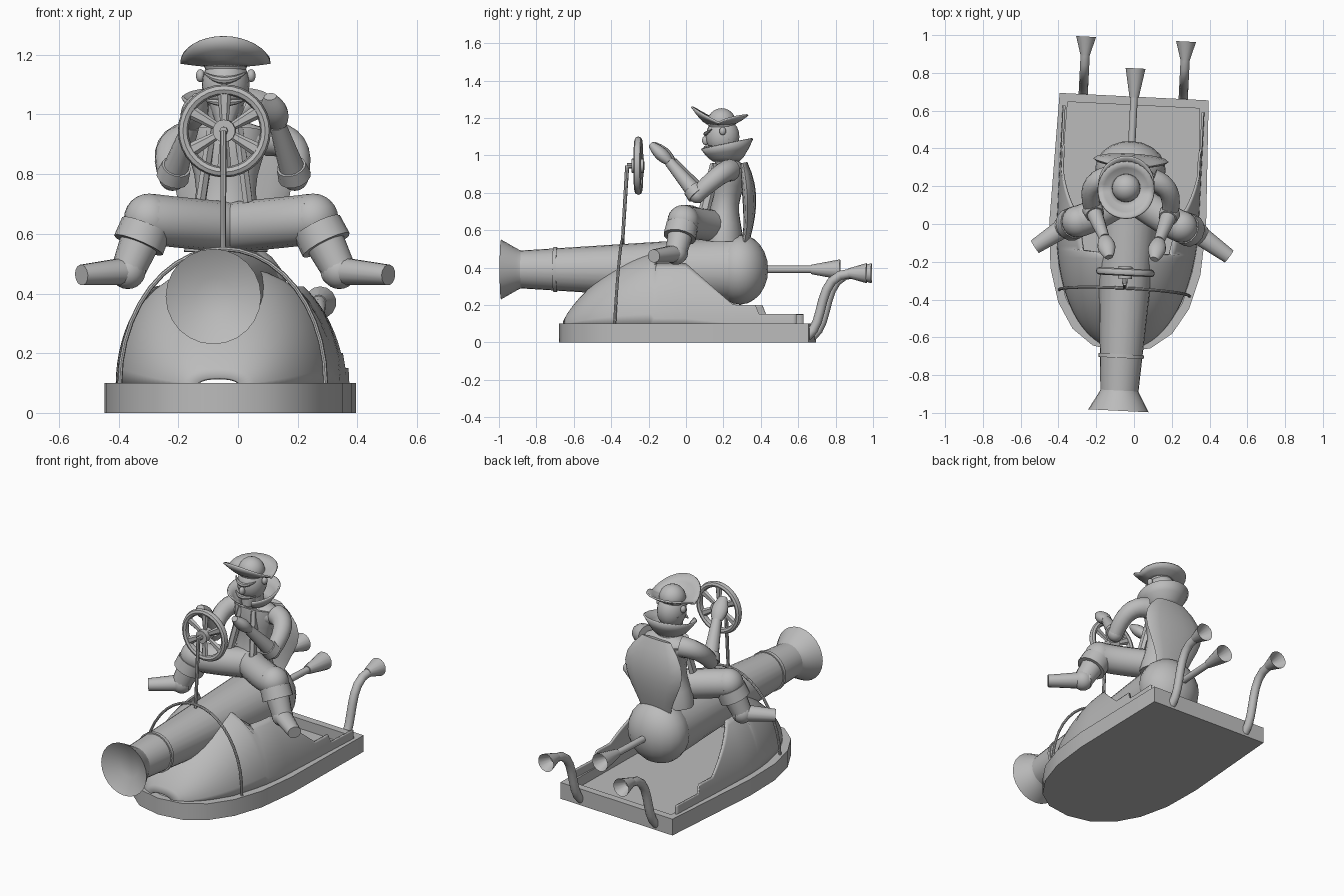
import bpy, bmesh, math
from math import sin, cos, pi, tau
from mathutils import Vector, Matrix

if "Cube" in bpy.data.objects:
    bpy.data.objects.remove(bpy.data.objects["Cube"])

# One flat grey for everything
colour = (0.5, 0.5, 0.5, 1)
grey = bpy.data.materials.new("plain_grey")
grey.use_nodes = True
grey.diffuse_color = colour
grey.node_tree.nodes["Principled BSDF"].inputs["Base Color"].default_value = colour

# The whole craft is turned slightly about z
placement = Matrix.Translation((-0.033, 0, 0)) @ Matrix.Rotation(-0.05, 4, 'Z')
X, Y, Z = Vector((1, 0, 0)), Vector((0, 1, 0)), Vector((0, 0, 1))


def finish(name, bm, thickness=0):
    bmesh.ops.remove_doubles(bm, verts=bm.verts, dist=0.0005)
    bmesh.ops.recalc_face_normals(bm, faces=bm.faces)
    mesh = bpy.data.meshes.new(name)
    bm.to_mesh(mesh)
    bm.free()
    mesh.materials.append(grey)
    mesh.shade_smooth()
    mesh.set_sharp_from_angle(angle=math.radians(42))
    part = bpy.data.objects.new(name, mesh)
    bpy.context.collection.objects.link(part)
    part.matrix_world = placement
    if thickness:
        shell = part.modifiers.new("thickness", 'SOLIDIFY')
        shell.thickness = thickness
        shell.offset = 0


def bridge(bm, rings, closed=True):
    for low, high in zip(rings, rings[1:]):
        count = len(low)
        for i in range(count if closed else count - 1):
            j = (i + 1) % count
            bm.faces.new((low[i], low[j], high[j], high[i]))


def curve(*controls, steps=8):
    """Points along the Bezier curve of any number of controls."""
    path = []
    for k in range(steps + 1):
        row = [Vector(c) for c in controls]
        while len(row) > 1:
            row = [a.lerp(b, k / steps) for a, b in zip(row, row[1:])]
        path.append(row[0])
    return path


def taper(start, end):
    return lambda t: start + (end - start) * t


def tube(name, path, radius, ref=X, flat=1, cup=0, sides=14):
    """Loft rings along a path; radius is a rule of 0..1; cup hollows the far end."""
    bm = bmesh.new()
    path = [Vector(p) for p in path]
    last = len(path) - 1
    rings = []
    for i, p in enumerate(path):
        along = (path[min(i + 1, last)] - path[max(i - 1, 0)]).normalized()
        wide = along.cross(ref).normalized()
        deep = along.cross(wide) * flat
        circle = [wide * cos(tau * k / sides) + deep * sin(tau * k / sides) for k in range(sides)]
        size = radius(i / last)
        rings.append([bm.verts.new(p + c * size) for c in circle])
    if cup:
        rings.append([bm.verts.new(p - along * cup + c * size * 0.4) for c in circle])
    bridge(bm, rings)
    bm.faces.new(rings[0])
    bm.faces.new(rings[-1])
    finish(name, bm)


def ball(name, centre, size):
    bm = bmesh.new()
    bmesh.ops.create_uvsphere(bm, u_segments=20, v_segments=12, radius=1,
                              matrix=Matrix.LocRotScale(Vector(centre), None, Vector(size)))
    finish(name, bm)


def flare(name, centre, gap, inner, outer, height):
    """Thin flared sheet round z, open by gap at the front; height is a rule of the angle."""
    bm = bmesh.new()
    rings = [[], [], [], []]
    for k in range(33):
        angle = gap + (tau - gap * 2) * k / 32
        out = X * sin(angle) - Y * cos(angle)
        for i, ring in enumerate(rings):
            t = i / 3
            ring.append(bm.verts.new(centre + out * taper(inner, outer)(t) + Z * height(angle) * t ** 1.4))
    bridge(bm, rings, closed=False)
    finish(name, bm, 0.01)


# Base tray with raised rim: a full rounded bow, square at the stern
def fuller(value):
    return math.copysign(abs(value) ** 0.85, value)


def tray_ring(bm, inset, z):
    bow = [(-(0.415 - inset) * fuller(cos(pi * k / 10)), -(0.68 - inset) * fuller(sin(pi * k / 10)))
           for k in range(11)]
    stern = [(0.395 - inset, 0.675 - inset), (inset - 0.395, 0.675 - inset)]
    return [bm.verts.new((x, y, z)) for x, y in bow + stern]


bm = bmesh.new()
rim = 0.045
rings = [tray_ring(bm, *level) for level in ((0, 0), (0, 0.1), (rim, 0.1), (rim, 0.04))]
bridge(bm, rings)
bm.faces.new(rings[0])
bm.faces.new(rings[-1])
finish("base_tray", bm)


# Hull shell: rounded bow, with side walls that drop in steps to the stern
def wall_height(y, crown):
    if y < -0.17:
        return crown
    if y > 0.41:
        return 0.06
    return min(0.33, max(0.11, 0.34 - 0.85 * y))


bm = bmesh.new()
for side in (-1, 1):
    rows = []
    for k in range(64):
        y = -0.65 + k / 50
        bow = 1 - (min(y, 0) / 0.66) ** 2
        width, crown = 0.37 * bow ** 0.47, 0.415 * bow ** 0.8
        sweep = math.asin(wall_height(y, crown) / crown)
        arc = [sweep * i / 10 for i in range(11)]
        rows.append([bm.verts.new((side * width * max(cos(a), 0) ** 0.8, y, 0.09 + crown * sin(a))) for a in arc])
    bridge(bm, rows, closed=False)
finish("hull_shell", bm, 0.012)

# Cannon
axis_height = 0.39


def on_axis(y):
    return Vector((0, y, axis_height))


ball("cannon_breech", on_axis(0.29), (0.187, 0.15, 0.187))
tube("cannon_barrel", [on_axis(0.28), on_axis(-0.9)], taper(0.175, 0.1), sides=24)
tube("cannon_band", [on_axis(-0.69), on_axis(-0.71)], taper(0.12, 0.12), sides=24)
tube("cannon_muzzle", curve(on_axis(-0.88), on_axis(-0.92), on_axis(-0.99)),
     lambda t: 0.1 + 0.06 * t ** 1.3, cup=0.05, sides=24)

# Exhaust horns
bell = taper(0.025, 0.054)
tube("rear_pipe", [on_axis(0.4), on_axis(0.68)], taper(0.02, 0.02))
tube("rear_horn", [on_axis(0.67), on_axis(0.825)], bell, cup=0.08)
for side in (-1, 1):
    x = 0.265 * side - 0.005
    tube("exhaust_pipe", curve((x, 0.66, 0.03), (x, 0.77, 0.1), (x, 0.7, 0.37), (x, 0.9, 0.37)), taper(0.025, 0.025))
    tube("exhaust_horn", [(x, 0.88, 0.37), (x, 0.98, 0.37)], bell, cup=0.07)

# Steering hoop and column
arch = [pi * k / 20 for k in range(21)]
tube("steering_hoop", [(0.345 * cos(a), 0.025 * sin(a) - 0.365, 0.1 + 0.45 * sin(a)) for a in arch],
     taper(0.008, 0.008), Y, sides=8)
hub = Vector((0, -0.255, 0.945))
column_top = hub - Y * 0.06
tube("steering_column", [(0, -0.34, 0.53), column_top], taper(0.009, 0.011), sides=8)
tube("steering_shaft", [column_top, hub], taper(0.014, 0.014), sides=8)

# Steering wheel
bm = bmesh.new()
rings = []
for k in range(33):
    out = X * cos(tau * k / 32) + Z * sin(tau * k / 32)
    section = [tau * j / 8 for j in range(8)]
    rings.append([bm.verts.new(hub + out * (0.138 + 0.018 * cos(b)) + Y * 0.02 * sin(b)) for b in section])
bridge(bm, rings)
finish("wheel_rim", bm)
tube("wheel_hub", [hub - Y * 0.035, hub + Y * 0.03], taper(0.038, 0.038))
for k in range(6):
    angle = tau * (k + 0.5) / 6
    out = X * cos(angle) + Z * sin(angle)
    tube("wheel_spoke", [hub + out * 0.02, hub + out * 0.14], taper(0.013, 0.025), Y, flat=0.6, sides=6)

# Seat back, widest above the middle
tube("seat_back", curve((0, 0.31, 0.5), (0, 0.37, 0.73), (0, 0.31, 0.96)),
     lambda t: 0.1 + 0.1 * sin(pi * t ** 1.5), Y, flat=0.18)

# Driver's body
mid = -0.018
tube("torso", curve((mid, 0.2, 0.54), (mid, 0.2, 0.75), (mid, 0.24, 0.94)),
     lambda t: 0.12 + 0.02 * cos(tau * t), Y, flat=0.75)
ball("shoulders", (mid, 0.235, 0.91), (0.16, 0.085, 0.07))
for side in (-1, 1):
    tube("coat_lapel", [(mid + side * 0.045, 0.16, 0.95), (mid + side * 0.08, 0.1, 0.7)],
         taper(0.03, 0.03), flat=0.6, sides=6)

# Head and face
ball("head", (mid, 0.195, 1.1), (0.08, 0.09, 0.1))
tube("jaw", [(mid, 0.2, 1.1), (mid, 0.15, 0.97)], taper(0.08, 0.03), Y)
tube("neck", [(mid, 0.22, 0.92), (mid, 0.2, 1.05)], taper(0.06, 0.06), Y)
ball("nose", (mid, 0.105, 1.08), (0.016, 0.02, 0.025))


def whisker(t):
    return 0.003 + 0.01 * sin(pi * t)


for name, end_height, middle_height in (("moustache", 1.05, 1.03), ("brow", 1.14, 1.09)):
    tube(name, curve((mid - 0.07, 0.14, end_height), (mid, 0.07, middle_height), (mid + 0.07, 0.14, end_height)),
         whisker, Z, sides=8)
for side in (-1, 1):
    ball("ear", (mid + side * 0.085, 0.2, 1.13), (0.015, 0.018, 0.022))

# Standing collar, and a hat with its brim turned up front and back
flare("collar", Vector((mid, 0.21, 0.97)), 0.55, 0.07, 0.145, lambda a: 0.09 - 0.03 * cos(a))
flare("hat_brim", Vector((mid, 0.18, 1.165)), 0, 0.06, 0.15,
      lambda a: 0.01 + abs(cos(a)) ** 0.9 * (0.063 + 0.022 * cos(a)))
ball("hat_crown", (mid, 0.19, 1.18), (0.075, 0.075, 0.072))

# Arms reaching to the wheel and legs astride the cannon
for side in (-1, 1):
    def joint(x, y, z, shift=0):
        return Vector((side * x + shift, y, z))

    shoulder = joint(0.12, 0.24, 0.92)
    elbow = joint(0.205, 0.07, 0.79, 0.015)
    wrist = joint(0.145, -0.08, 0.965, 0.025)
    fingertip = joint(0.12, -0.18, 1.06, 0.03)
    tube("upper_arm", curve(shoulder, joint(0.24, 0.21, 0.92), elbow), taper(0.06, 0.045), Y)
    ball("elbow", elbow, (0.046, 0.046, 0.046))
    tube("forearm", [elbow, wrist], taper(0.046, 0.028), Y)
    tube("sleeve_cuff", [elbow, elbow.lerp(wrist, 0.2)], taper(0.056, 0.05), Y)
    tube("hand", curve(wrist, wrist.lerp(fingertip, 0.5), fingertip),
         lambda t: 0.017 + 0.03 * sin(pi * (t * 0.8 + 0.15)), Z, flat=0.75)

    hip = joint(-0.02, 0.17, 0.62)
    knee = joint(0.275, 0, 0.65, 0.01)
    ankle = joint(0.355, -0.035, 0.475, 0.02)
    toe = joint(0.515, -0.145, 0.462, 0.03)
    tube("thigh", curve(hip, joint(0.2, 0.02, 0.64, 0.01), knee), taper(0.085, 0.085), Y)
    ball("knee", knee, (0.085, 0.085, 0.085))
    tube("shin", [knee, ankle], taper(0.075, 0.057), Y)
    tube("boot_cuff", [knee.lerp(ankle, 0.15), knee.lerp(ankle, 0.5)], taper(0.086, 0.088), Y)
    ball("boot_heel", ankle, (0.06, 0.06, 0.06))
    tube("boot_foot", [ankle.lerp(toe, -0.2), ankle, toe],
         lambda t: 0.045 + 0.01 * cos(pi * (t - 0.3)), Z, flat=0.9)
